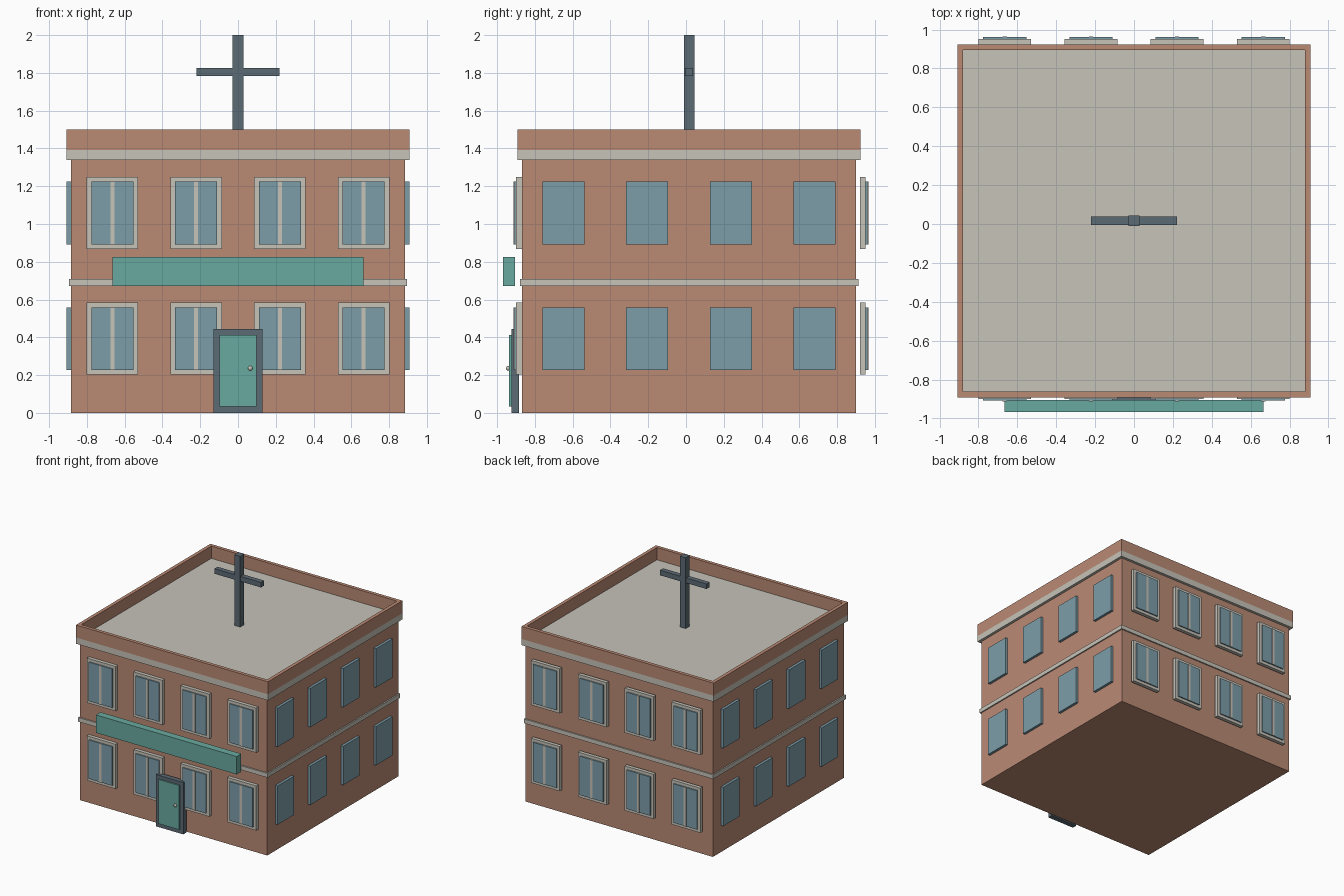
import bpy, bmesh
from mathutils import Vector

if "Cube" in bpy.data.objects:
    bpy.data.objects.remove(bpy.data.objects["Cube"])


def material(name, rgb):
    # sRGB bytes to linear values
    lin = [((c / 255 + 0.055) / 1.055) ** 2.4 for c in rgb]
    m = bpy.data.materials.new(name)
    m.use_nodes = True
    m.diffuse_color = (*lin, 1)
    m.node_tree.nodes["Principled BSDF"].inputs["Base Color"].default_value = (*lin, 1)
    return m


BRICK = material("brick", (186, 138, 116))
STONE = material("pale stone", (198, 195, 185))
GLASS = material("window glass", (125, 158, 170))
TEAL = material("teal paint", (105, 170, 160))
SLATE = material("dark slate", (92, 107, 117))


def finish(bm, name, *mats):
    mesh = bpy.data.meshes.new(name)
    bm.to_mesh(mesh)
    bm.free()
    for m in mats:
        mesh.materials.append(m)
    ob = bpy.data.objects.new(name, mesh)
    bpy.context.collection.objects.link(ob)
    return ob


def box_mesh(x, y, z):
    """Cuboid from (min, max) pairs."""
    bm = bmesh.new()
    bmesh.ops.create_cube(bm, size=1)
    spans = (x, y, z)
    bmesh.ops.scale(bm, vec=Vector([b - a for a, b in spans]), verts=bm.verts)
    bmesh.ops.translate(bm, vec=Vector([(a + b) / 2 for a, b in spans]), verts=bm.verts)
    return bm


def box(name, mat, x, y, z):
    return finish(box_mesh(x, y, z), name, mat)


def around(c, half):
    return (c - half, c + half)


MID = 0.016  # depth centre of the building

# Walls and stone bands
box("brick_walls", BRICK, around(0, 0.885), around(MID, 0.885), (0, 1.36))
box("floor_band", STONE, around(0, 0.896), around(MID, 0.896), (0.672, 0.708))
box("cornice_band", STONE, around(0, 0.908), around(MID, 0.908), (1.34, 1.393))

# Parapet with a sunken roof deck
bm = box_mesh(around(0, 0.908), around(MID, 0.908), (1.393, 1.5))
bm.normal_update()
top = max(bm.faces, key=lambda f: f.calc_center_median().z)
bmesh.ops.inset_individual(bm, faces=[top], thickness=0.042)
well = bmesh.ops.extrude_discrete_faces(bm, faces=[top])["faces"][0]
bmesh.ops.translate(bm, vec=(0, 0, -0.105), verts=well.verts)
well.material_index = 1
finish(bm, "parapet_and_roof", BRICK, STONE)

# Windows on both storeys of all four walls
for storey, z in (("lower", 0.393), ("upper", 1.058)):
    for i in range(4):
        c = -0.665 + i * 0.4433
        tag = f"{storey}_{i + 1}"
        for wall, s, base in (("front", -1, -0.868), ("back", 1, 0.92)):
            def depth(a, b):
                return tuple(sorted((base + s * a, base + s * b)))
            box(f"{wall}_window_frame_{tag}", STONE, around(c, 0.136), depth(0, 0.031), around(z, 0.191))
            box(f"{wall}_window_glass_{tag}", GLASS, around(c, 0.111), depth(0.02, 0.041), around(z, 0.166))
            box(f"{wall}_window_mullion_{tag}", STONE, around(c, 0.011), depth(0.02, 0.045), around(z, 0.166))
        for wall, x in (("right", (-0.907, -0.88)), ("left", (0.88, 0.907))):
            box(f"{wall}_window_glass_{tag}", GLASS, x, around(c + MID, 0.111), around(z, 0.166))

# Entrance and sign board
box("door_frame", SLATE, around(0, 0.13), (-0.925, -0.884), (0, 0.443))
box("door_panel", TEAL, around(0, 0.098), (-0.936, -0.9), (0.035, 0.413))
bm = bmesh.new()
bmesh.ops.create_uvsphere(bm, u_segments=12, v_segments=8, radius=0.013)
bmesh.ops.translate(bm, vec=(0.065, -0.94, 0.236), verts=bm.verts)
for f in bm.faces:
    f.smooth = True
finish(bm, "door_knob", STONE)
box("sign_board", TEAL, around(0, 0.665), (-0.968, -0.906), (0.672, 0.825))

# Rooftop cross
box("cross_post", SLATE, around(0, 0.028), around(MID + 0.001, 0.027), (1.39, 2))
box("cross_arm", SLATE, around(0, 0.22), around(MID + 0.001, 0.021), (1.783, 1.826))
